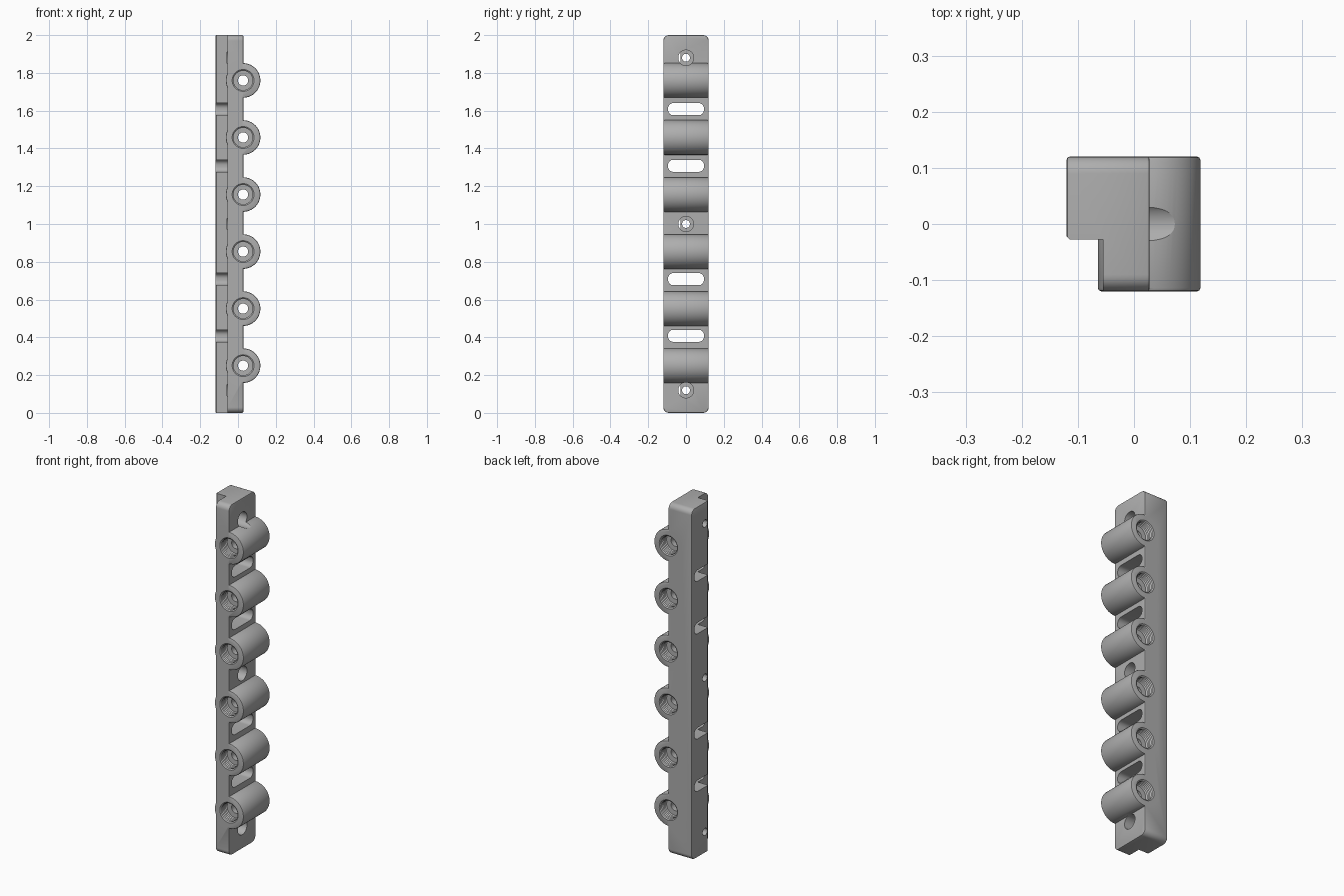
import bpy, bmesh, math
from mathutils import Matrix, Vector

if "Cube" in bpy.data.objects:
    bpy.data.objects.remove(bpy.data.objects["Cube"], do_unlink=True)

HALF = 0.12          # half width of the bar
FRONT_X = 0.028      # socket side face of the bar
AXIS_X = 0.027       # socket axis
SOCKETS = [0.25 + 0.302 * i for i in range(6)]
SLOTS = [0.4, 0.7, 1.3, 1.6]
SCREWS = [0.12, 1.0, 1.88]

grey = bpy.data.materials.new("plain grey")
grey.use_nodes = True
grey.diffuse_color = (0.42, 0.42, 0.42, 1)
grey.node_tree.nodes["Principled BSDF"].inputs["Base Color"].default_value = (0.42, 0.42, 0.42, 1)


def finish(bm, name):
    bmesh.ops.recalc_face_normals(bm, faces=bm.faces[:])
    mesh = bpy.data.meshes.new(name)
    bm.to_mesh(mesh)
    bm.free()
    mesh.materials.append(grey)
    obj = bpy.data.objects.new(name, mesh)
    bpy.context.collection.objects.link(obj)
    return obj


def rounded_prism(name, x0, x1, half_y, z0, z1, radius, chamfer=0.0):
    """Block running along x with rounded corners in its y-z outline."""
    bm = bmesh.new()
    bmesh.ops.create_cube(bm, size=1)
    for v in bm.verts:
        v.co = Vector(((x0 + x1) / 2 + v.co.x * (x1 - x0), v.co.y * 2 * half_y,
                       (z0 + z1) / 2 + v.co.z * (z1 - z0)))
    along = [e for e in bm.edges if abs(e.verts[0].co.x - e.verts[1].co.x) > 1e-4]
    bmesh.ops.bevel(bm, geom=along, offset=radius, segments=8, profile=0.5, affect='EDGES')
    if chamfer:
        rims = [e for e in bm.edges if abs(e.verts[0].co.x - e.verts[1].co.x) < 1e-5]
        bmesh.ops.bevel(bm, geom=rims, offset=chamfer, segments=2, profile=0.5, affect='EDGES')
    return finish(bm, name)


def lathe(name, profile, axis, place, sides=48):
    """Solid turned from (radius, distance) pairs about the x or y axis."""
    bm = bmesh.new()
    rings = [[bm.verts.new((r * math.cos(a), r * math.sin(a), d))
              for a in (2 * math.pi * i / sides for i in range(sides))] for r, d in profile]
    for low, high in zip(rings, rings[1:]):
        for i in range(sides):
            j = (i + 1) % sides
            bm.faces.new((low[i], low[j], high[j], high[i]))
    bm.faces.new(rings[0])
    bm.faces.new(rings[-1])
    turn = Matrix.Rotation(math.pi / 2, 4, 'Y') if axis == 'X' else Matrix.Rotation(-math.pi / 2, 4, 'X')
    bmesh.ops.transform(bm, matrix=Matrix.Translation(place) @ turn, verts=bm.verts[:])
    return finish(bm, name)


def combine(target, tool, operation):
    mod = target.modifiers.new(operation.lower(), 'BOOLEAN')
    mod.operation = operation
    mod.solver = 'EXACT'
    mod.object = tool
    with bpy.context.temp_override(object=target, active_object=target, selected_objects=[target]):
        bpy.ops.object.modifier_apply(modifier=mod.name)
    bpy.data.objects.remove(tool, do_unlink=True)


# Bar with rounded ends
bar = rounded_prism("socket_bar", -HALF, FRONT_X, HALF, 0, 2, 0.03, 0.005)

# Long step along the front rear corner, with a chamfered lip
bm = bmesh.new()
outline = [(-0.2, -0.2), (-0.055, -0.2), (-0.055, -0.028), (-0.114, -0.028), (-0.121, -0.021), (-0.2, -0.021)]
base = bm.faces.new([bm.verts.new((x, y, -0.1)) for x, y in outline])
top = bmesh.ops.extrude_face_region(bm, geom=[base])
bmesh.ops.translate(bm, vec=(0, 0, 2.2), verts=[v for v in top["geom"] if isinstance(v, bmesh.types.BMVert)])
combine(bar, finish(bm, "step_cutter"), 'DIFFERENCE')

# Cross sockets
EDGE = 0.006
for z in SOCKETS:
    shell = [(0.0915 - EDGE, -HALF), (0.0915 - EDGE * 0.3, -HALF + EDGE * 0.3), (0.0915, -HALF + EDGE)]
    shell += [(r, -d) for r, d in reversed(shell)]
    combine(bar, lathe("socket", shell, 'Y', (AXIS_X, 0, z), 64), 'UNION')

# Threaded bores from both ends, joined by a narrow passage
TURNS, DEPTH = 6, 0.062
pitch = DEPTH / TURNS
half_bore = [(0.058, -HALF - 0.02), (0.058, -HALF)]
for i in range(TURNS):
    start = -HALF + i * pitch
    half_bore += [(0.051, start + pitch * 0.5), (0.058, start + pitch * 0.95)]
half_bore += [(0.027, -HALF + DEPTH)]
bore = half_bore + [(r, -d) for r, d in reversed(half_bore)]
for z in SOCKETS:
    combine(bar, lathe("bore_cutter", bore, 'Y', (AXIS_X, 0, z)), 'DIFFERENCE')

# Cable slots through the bar
for z in SLOTS:
    z += 0.008
    combine(bar, rounded_prism("slot_cutter", -0.3, 0.3, 0.095, z - 0.032, z + 0.032, 0.028), 'DIFFERENCE')

# Counterbored screw holes
screw = [(0.021, -0.3), (0.021, -0.058), (0.041, -0.058), (0.041, 0.3)]
for z in SCREWS:
    combine(bar, lathe("screw_cutter", screw, 'X', (0, 0, z), 32), 'DIFFERENCE')

# Smooth shading with crisp edges
bpy.ops.object.select_all(action='DESELECT')
bar.select_set(True)
bpy.context.view_layer.objects.active = bar
bpy.ops.object.shade_smooth_by_angle(angle=math.radians(30))
